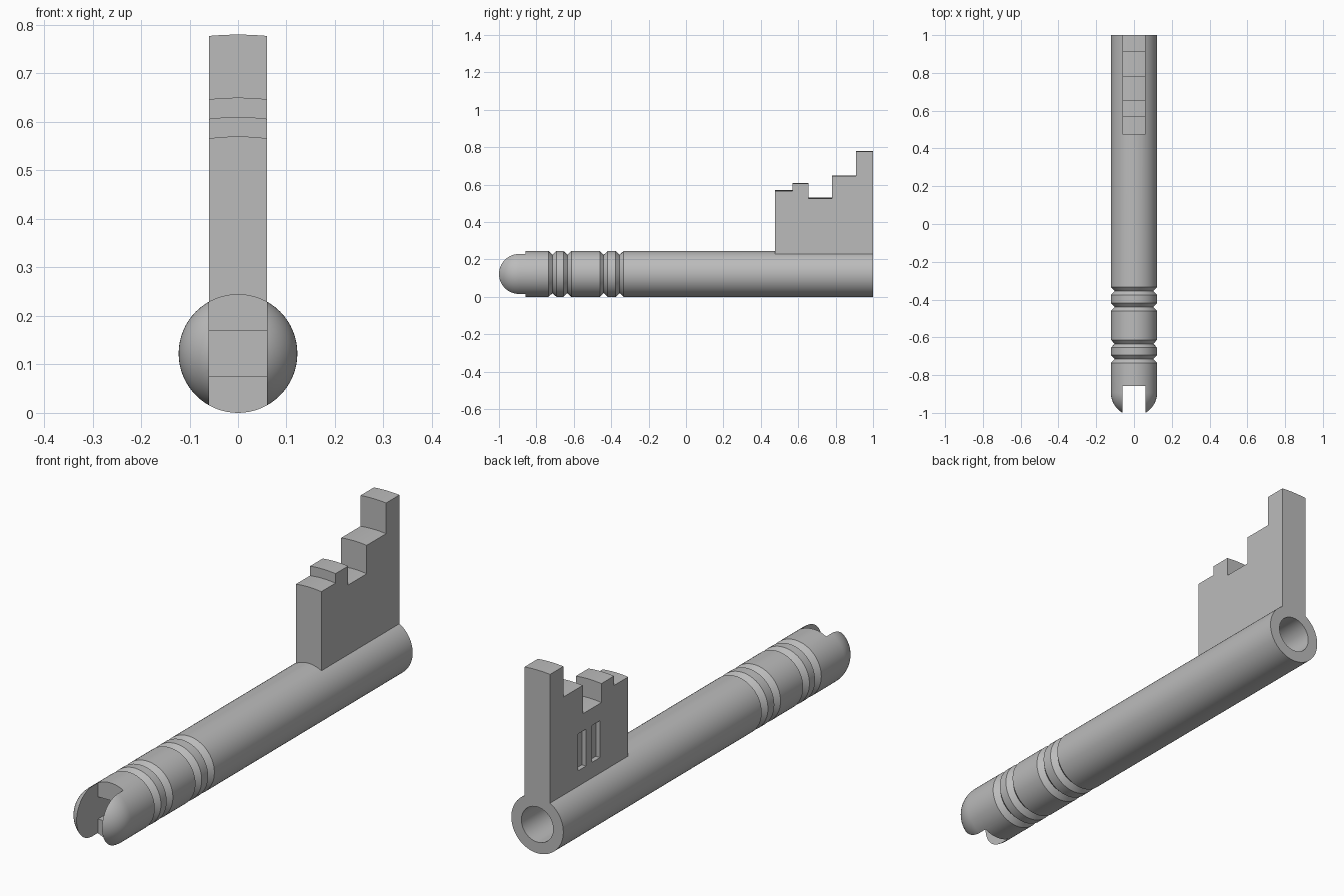
import bpy, bmesh, math

R = 0.1225          # shaft radius, also the height of its axis
HALF = 0.06         # half width of blade and front slot

cube = bpy.data.objects.get("Cube")
if cube:
    bpy.data.objects.remove(cube, do_unlink=True)

grey = bpy.data.materials.new("plain grey")
grey.use_nodes = True
colour = (0.5, 0.5, 0.5, 1)
grey.diffuse_color = colour
grey.node_tree.nodes["Principled BSDF"].inputs["Base Color"].default_value = colour


def make_object(name, bm):
    bmesh.ops.recalc_face_normals(bm, faces=bm.faces)
    mesh = bpy.data.meshes.new(name)
    bm.to_mesh(mesh)
    bm.free()
    mesh.materials.append(grey)
    obj = bpy.data.objects.new(name, mesh)
    bpy.context.collection.objects.link(obj)
    return obj


def lathe(name, profile, steps=64):
    """Revolve (y, radius) points about the shaft axis."""
    bm = bmesh.new()
    verts = [bm.verts.new((0, y, R + r)) for y, r in profile]
    edges = [bm.edges.new(pair) for pair in zip(verts, verts[1:])]
    bmesh.ops.spin(bm, geom=verts + edges, cent=(0, 0, R), axis=(0, 1, 0),
                   angle=math.tau, steps=steps)
    bmesh.ops.remove_doubles(bm, verts=bm.verts, dist=0.0001)
    return make_object(name, bm)


def cutter(name, low, high):
    bm = bmesh.new()
    bmesh.ops.create_cube(bm, size=1)
    for v in bm.verts:
        v.co = [h if c > 0 else l for c, l, h in zip(v.co, low, high)]
    obj = make_object(name, bm)
    obj.hide_render = True
    return obj


def combine(target, other, operation):
    """Apply a boolean and discard the helper."""
    mod = target.modifiers.new(operation, 'BOOLEAN')
    mod.object, mod.operation, mod.solver = other, operation, 'EXACT'
    bpy.context.view_layer.objects.active = target
    bpy.ops.object.modifier_apply(modifier=mod.name)
    bpy.data.objects.remove(other, do_unlink=True)


# Shaft: domed front, four V grooves, hollow back
dome_y = -1 + math.sqrt(R * R - HALF * HALF)
profile = [(dome_y - R * math.cos(a), R * math.sin(a))
           for a in (i * math.pi / 32 for i in range(17))]
for groove in (-0.714, -0.634, -0.44, -0.355):
    profile += [(groove - 0.021, R), (groove, R - 0.02), (groove + 0.021, R)]
profile += [(1, R), (1, 0.075), (0.4, 0.075), (0.4, 0)]
shaft = lathe("key_shaft", profile)

# Slot across the front tip, with a deeper recess in its floor
combine(shaft, cutter("tip_slot", (-HALF, -1.2, -0.1), (HALF, -0.857, 0.4)), 'DIFFERENCE')
combine(shaft, cutter("tip_recess", (-HALF, -0.9, 0.075), (HALF, -0.77, 0.17)), 'DIFFERENCE')

# Blade: stepped outline swept across x, tooth tops curved about the shaft axis
teeth = [(0.475, 0.57, 0.57), (0.57, 0.655, 0.61), (0.655, 0.78, 0.53),
         (0.78, 0.91, 0.65), (0.91, 1.0, 0.78)]
outline = [(1.0, 0.212), (0.475, 0.212)]
for start, end, top in teeth:
    outline += [(start, top), (end, top)]
bm = bmesh.new()
rings = []
for i in range(9):
    x = HALF * (i / 4 - 1)
    rings.append([bm.verts.new((x, y, z if z < 0.3 else R + math.sqrt((z - R) ** 2 - x * x)))
                  for y, z in outline])
for a, b in zip(rings, rings[1:]):
    for i in range(len(outline)):
        j = (i + 1) % len(outline)
        bm.faces.new((a[i], a[j], b[j], b[i]))
bm.faces.new(rings[0])
bm.faces.new(rings[-1])
blade = make_object("key_blade", bm)

# Two shallow upright slots on the right side of the blade
for y in (0.691, 0.785):
    combine(blade, cutter("blade_slot", (-0.1, y - 0.027, 0.295), (-HALF + 0.02, y + 0.027, 0.452)),
            'DIFFERENCE')

combine(shaft, blade, 'UNION')
bpy.ops.object.select_all(action='DESELECT')
shaft.select_set(True)
bpy.context.view_layer.objects.active = shaft
bpy.ops.object.shade_smooth_by_angle(angle=math.radians(25))
